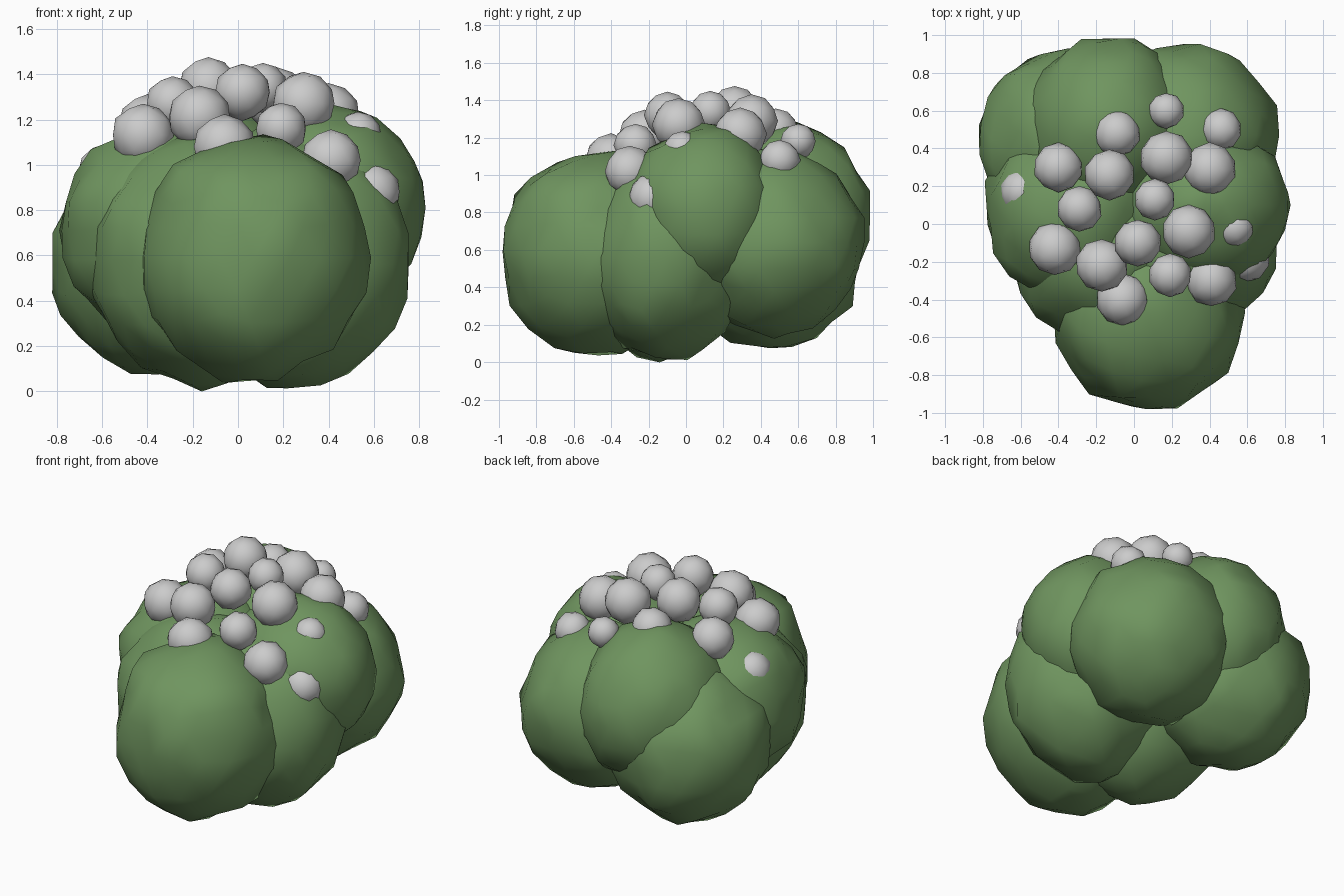
import bpy, random
from mathutils import Vector, noise

random.seed(4)

leaf = bpy.data.materials.new("leaf_green")
leaf.diffuse_color = (0.16, 0.30, 0.115, 1)


def lump(name, center, radius, detail, rough, mat=None):
    """Slightly irregular smooth-shaded ball."""
    bpy.ops.mesh.primitive_ico_sphere_add(subdivisions=detail, radius=1, location=center)
    ob = bpy.context.object
    ob.name = name
    seed = Vector([random.uniform(-50, 50) for _ in range(3)])
    r = Vector(radius) if isinstance(radius, tuple) else Vector((radius,) * 3)
    for v in ob.data.vertices:
        k = 1 + rough * (0.6 * noise.noise(v.co * 2.5 + seed) + random.uniform(-0.4, 0.4))
        v.co = v.co * k * r
    ob.data.polygons.foreach_set("use_smooth", [True] * len(ob.data.polygons))
    if mat:
        ob.data.materials.append(mat)
    return ob


# Foliage clumps
clumps = {
    "front": ((0.07, -0.47, 0.59), (0.51, 0.52, 0.545)),
    "front_left": ((-0.16, -0.14, 0.58), (0.50, 0.50, 0.55)),
    "left": ((-0.31, 0.07, 0.71), (0.48, 0.48, 0.47)),
    "right_low": ((0.26, -0.10, 0.56), (0.51, 0.44, 0.54)),
    "right_high": ((0.37, 0.10, 0.81), (0.455, 0.43, 0.46)),
    "back_right": ((0.27, 0.47, 0.64), (0.485, 0.48, 0.50)),
    "back_middle": ((-0.14, 0.52, 0.79), (0.44, 0.47, 0.49)),
    "back_left": ((-0.35, 0.45, 0.56), (0.475, 0.48, 0.49)),
}
for name, (c, r) in clumps.items():
    lump("foliage_" + name, c, r, 3, 0.1, leaf)

# Round blossoms on the crown: x, y, z, radius
blossoms = [
    (-0.13, 0.26, 1.34, 0.135), (0.11, 0.13, 1.34, 0.11), (0.02, -0.10, 1.32, 0.125),
    (0.17, 0.35, 1.29, 0.14), (-0.29, 0.08, 1.27, 0.12), (0.29, -0.04, 1.27, 0.14),
    (-0.17, -0.22, 1.21, 0.14), (-0.40, 0.30, 1.18, 0.13), (-0.42, -0.13, 1.13, 0.14),
    (0.19, -0.27, 1.16, 0.115), (-0.06, -0.40, 1.08, 0.14), (0.41, -0.30, 1.02, 0.135),
    (0.40, 0.29, 1.22, 0.14), (-0.09, 0.48, 1.23, 0.125), (0.17, 0.60, 1.18, 0.095),
    (0.46, 0.50, 1.08, 0.11), (-0.59, 0.17, 0.97, 0.12), (-0.53, 0.49, 0.87, 0.10),
    (0.59, -0.18, 0.88, 0.13), (0.53, -0.02, 1.13, 0.105),
]
for i, (x, y, z, r) in enumerate(blossoms):
    lump(f"blossom_{i + 1}", (x, y, z), r, 2, 0.05)
